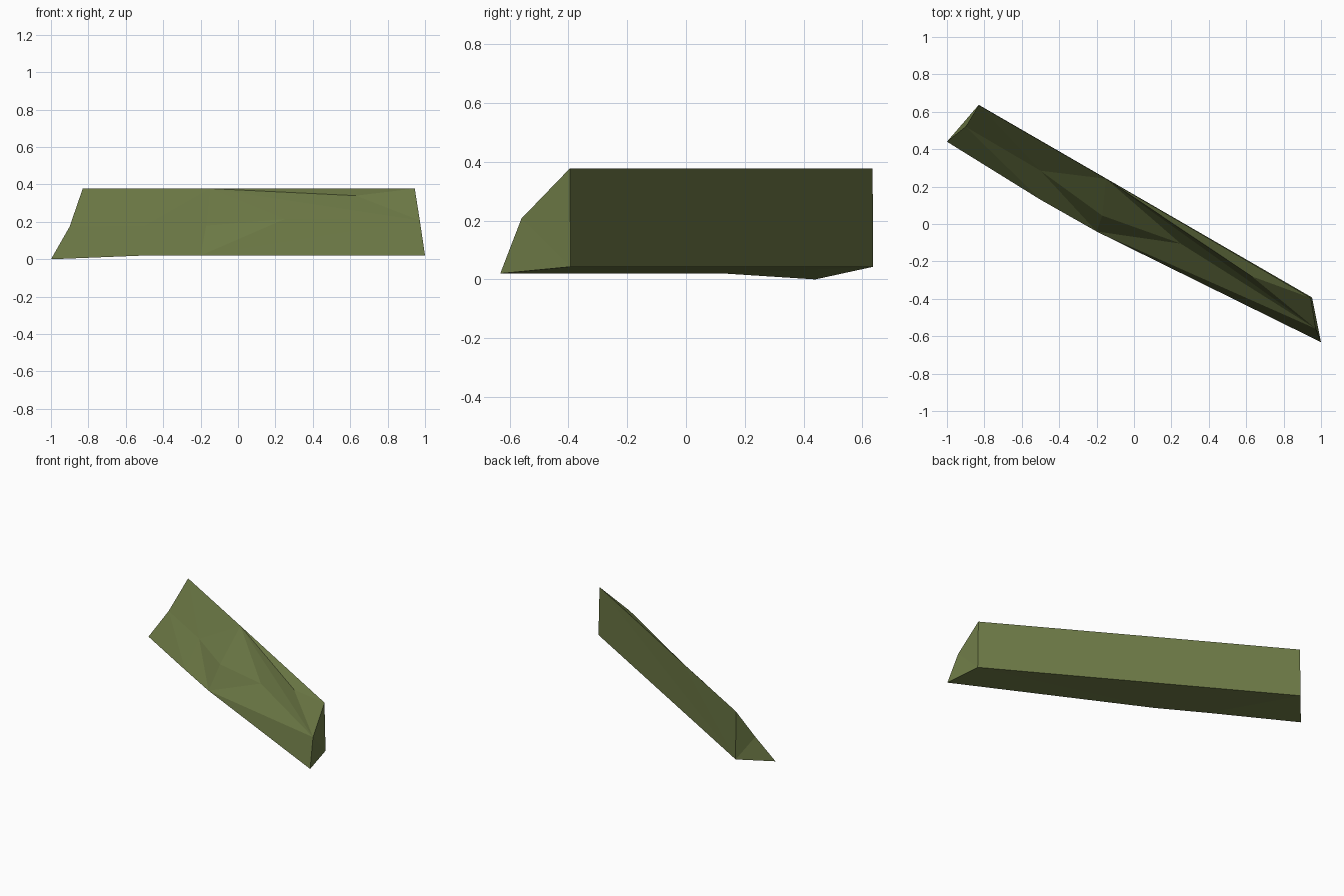
import bpy
import bmesh

cube = bpy.data.objects.get("Cube")
if cube:
    bpy.data.objects.remove(cube, do_unlink=True)

# Mossy green material
moss = bpy.data.materials.new("moss_green")
moss.use_nodes = True
colour = (0.15, 0.19, 0.06, 1.0)
moss.diffuse_color = colour
bsdf = next(n for n in moss.node_tree.nodes if n.type == "BSDF_PRINCIPLED")
bsdf.inputs["Base Color"].default_value = colour
bsdf.inputs["Roughness"].default_value = 0.9

bm = bmesh.new()


def rail(*points):
    return [bm.verts.new(p) for p in points]


def fan(apex, path):
    for a, b in zip(path, path[1:]):
        bm.faces.new((apex, a, b))


def strip(a, b):
    """Join two rails with triangles, stepping along x."""
    i = j = 0
    while i < len(a) - 1 or j < len(b) - 1:
        step_a = j == len(b) - 1 or (
            i < len(a) - 1 and a[i + 1].co.x < b[j + 1].co.x)
        if step_a:
            bm.faces.new((a[i], b[j], a[i + 1]))
            i += 1
        else:
            bm.faces.new((a[i], b[j], b[j + 1]))
            j += 1


# Long rails of the rock wall, each running from -x to +x
top = rail((-0.83, 0.635, 0.378), (-0.15, 0.242, 0.378), (0.945, -0.395, 0.378))
ledge = rail((0.63, -0.28, 0.34))[0]
ridge = rail((-0.90, 0.52, 0.175), (-0.5, 0.285, 0.178), (-0.17, 0.045, 0.18),
             (0.25, -0.105, 0.215), (0.972, -0.56, 0.207))
foot = rail((-1, 0.44, 0), (-0.5, 0.13, 0.02), (-0.2, -0.04, 0.02), (1, -0.632, 0.02))
back = rail((-0.83, 0.637, 0.043), (0.952, -0.393, 0.043))

# Upper facets, with a shallow ledge near the +x end
fan(top[0], ridge[:2])
fan(top[1], [top[0]] + ridge[1:] + [ledge, top[2]])
fan(ledge, [ridge[-1], top[2]])

# Lower facets and underside
strip(ridge, foot)
strip(foot, back)

# Flat back and end caps
fan(back[0], top + [back[1]])
fan(back[0], [top[0], ridge[0], foot[0]])
fan(back[1], [top[2], ridge[-1], foot[-1]])

bmesh.ops.recalc_face_normals(bm, faces=bm.faces[:])
mesh = bpy.data.meshes.new("rock_wall")
bm.to_mesh(mesh)
bm.free()
mesh.materials.append(moss)
wall = bpy.data.objects.new("rock_wall", mesh)
bpy.context.collection.objects.link(wall)
